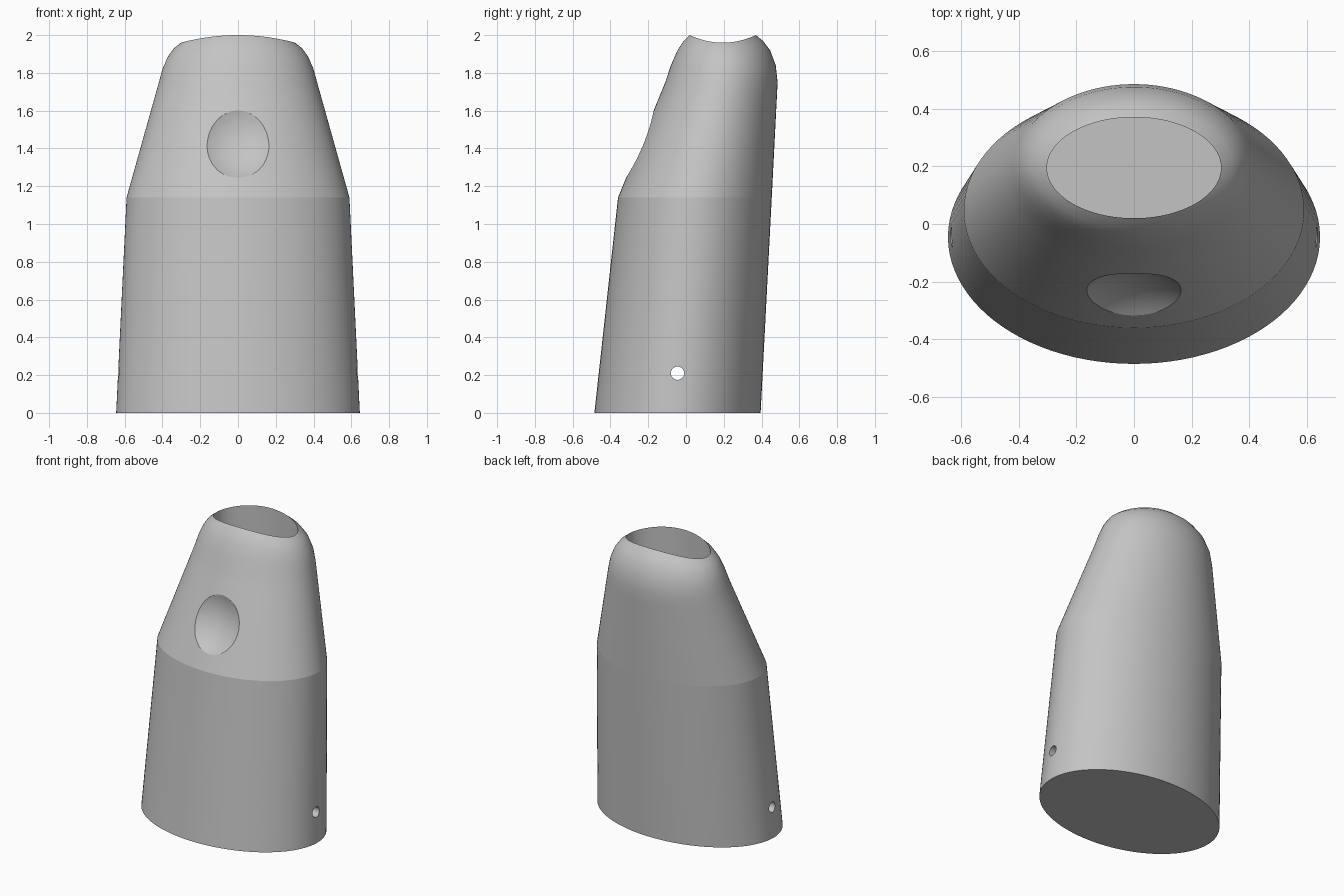
import bpy, bmesh, math
from mathutils import Vector

old = bpy.data.objects.get("Cube")
if old:
    bpy.data.objects.remove(old, do_unlink=True)

SEGMENTS = 96
CREASE = 1.14

grey = bpy.data.materials.new("plain grey")
grey.use_nodes = True
colour = (0.55, 0.55, 0.55, 1)
grey.diffuse_color = colour
grey.node_tree.nodes["Principled BSDF"].inputs["Base Color"].default_value = colour

# Sections: half width, front y, back y, height at the sides, height at front and back
base = (0.645, -0.485, 0.395, 0, 0)
waist = (0.59, -0.36, 0.454, CREASE, CREASE)
shoulder = (0.419, -0.11, 0.485, 1.75, 1.75)
dome = [(0.40, -0.08, 0.475, 1.82, 1.84),
        (0.372, -0.045, 0.445, 1.885, 1.92),
        (0.34, -0.013, 0.409, 1.93, 1.968),
        (0.302, 0.02, 0.37, 1.96, 2.0)]
socket_floor = (0.302, 0.02, 0.37, 1.3, 1.3)


def between(a, b, steps):
    return [tuple(p + (q - p) * i / steps for p, q in zip(a, b)) for i in range(steps)]


def section(bm, s):
    rx, front, back, z_side, z_end = s
    ring = []
    for i in range(SEGMENTS):
        a = math.tau * i / SEGMENTS
        y = (front + back) / 2 + (back - front) / 2 * math.sin(a)
        z = z_side + (z_end - z_side) * math.sin(a) ** 2
        ring.append(bm.verts.new((rx * math.cos(a), y, z)))
    return ring


# Body: lofted outer shell that turns inward into the open top socket
bm = bmesh.new()
sections = between(base, waist, 8) + between(waist, shoulder, 8) + [shoulder] + dome + [socket_floor]
rings = [section(bm, s) for s in sections]
for low, high in zip(rings, rings[1:]):
    for i in range(SEGMENTS):
        j = (i + 1) % SEGMENTS
        bm.faces.new((low[i], low[j], high[j], high[i]))
bm.faces.new(rings[0][::-1])
bm.faces.new(rings[-1])
bmesh.ops.recalc_face_normals(bm, faces=bm.faces)
mesh = bpy.data.meshes.new("body")
bm.to_mesh(mesh)
bm.free()
mesh.materials.append(grey)
body = bpy.data.objects.new("body", mesh)
bpy.context.collection.objects.link(body)


def cut(cutter, name):
    cutter.name = name
    cutter.hide_render = True
    cutter.data.materials.append(grey)
    bpy.ops.object.select_all(action='DESELECT')
    body.select_set(True)
    bpy.context.view_layer.objects.active = body
    mod = body.modifiers.new(name, 'BOOLEAN')
    mod.operation = 'DIFFERENCE'
    mod.solver = 'EXACT'
    mod.object = cutter
    bpy.ops.object.modifier_apply(modifier=mod.name)
    bpy.data.objects.remove(cutter, do_unlink=True)


# Scooped dimple on the sloping front
bpy.ops.mesh.primitive_uv_sphere_add(segments=96, ring_count=48, radius=0.346, location=(0, -0.51, 1.532))
cut(bpy.context.object, "dimple_cutter")

# Cross pin hole near the base
bpy.ops.mesh.primitive_cylinder_add(vertices=32, radius=0.035, depth=2, location=(0, -0.045, 0.21),
                                    rotation=(0, math.pi / 2, 0))
cut(bpy.context.object, "pin_hole_cutter")

# Smooth shading with a crease at the waist
bpy.ops.object.shade_smooth_by_angle(angle=math.radians(30))
for edge in body.data.edges:
    if all(abs(body.data.vertices[v].co.z - CREASE) < 1e-4 for v in edge.vertices):
        edge.use_edge_sharp = True
